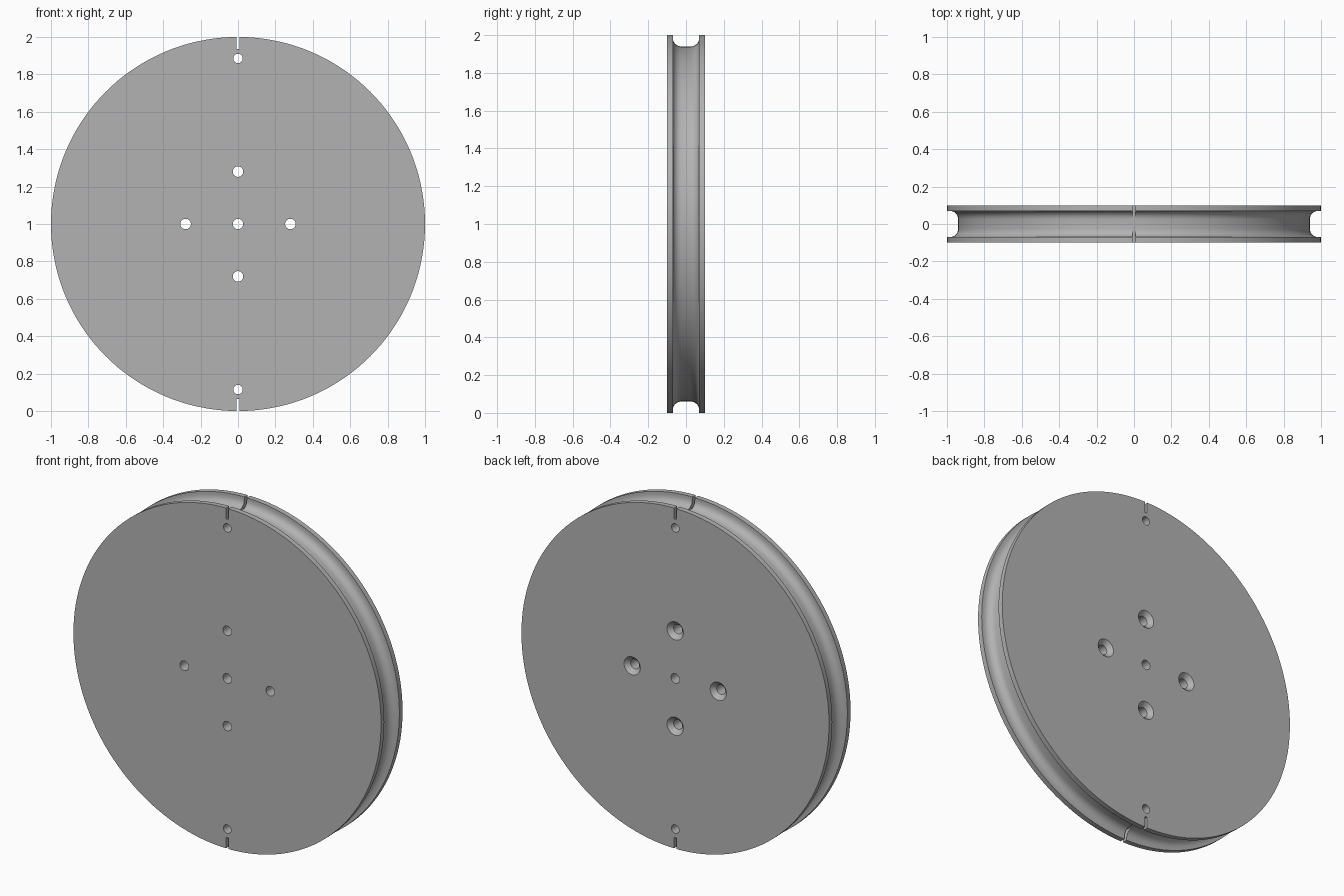
import bpy, bmesh
from math import pi, sin, cos, radians
from mathutils import Matrix, Vector

cube = bpy.data.objects.get("Cube")
if cube:
    bpy.data.objects.remove(cube)

grey = bpy.data.materials.new("plain grey")
grey.use_nodes = True
colour = (0.45, 0.45, 0.45, 1)
grey.diffuse_color = colour
grey.node_tree.nodes["Principled BSDF"].inputs["Base Color"].default_value = colour

HALF, LIP, FLOOR, FILLET = 0.1, 0.07, 0.94, 0.045
CENTRE = Vector((0, 0, 1))


def lathe(name, profile, segments):
    """Turn a (radius, y) profile into a closed solid about the y axis."""
    bm = bmesh.new()
    rings = []
    for r, y in profile:
        rings.append([bm.verts.new((r * sin(2 * pi * i / segments), y,
                                    r * cos(2 * pi * i / segments)))
                      for i in range(segments)])
    for a, b in zip(rings, rings[1:]):
        for i in range(segments):
            j = (i + 1) % segments
            bm.faces.new((a[i], a[j], b[j], b[i]))
    bm.faces.new(rings[0])
    bm.faces.new(rings[-1])
    bmesh.ops.recalc_face_normals(bm, faces=bm.faces)
    mesh = bpy.data.meshes.new(name)
    bm.to_mesh(mesh)
    bm.free()
    obj = bpy.data.objects.new(name, mesh)
    bpy.context.collection.objects.link(obj)
    obj.location = CENTRE
    mesh.materials.append(grey)
    return obj


def cut(target, cutter):
    cutter.hide_render = True
    mod = target.modifiers.new(cutter.name, 'BOOLEAN')
    mod.operation = 'DIFFERENCE'
    mod.solver = 'EXACT'
    mod.object = cutter
    bpy.context.view_layer.objects.active = target
    bpy.ops.object.modifier_apply(modifier=mod.name)
    bpy.data.objects.remove(cutter)


# Wheel with a rounded groove around its rim
fillet = [(FLOOR + FILLET * (1 - sin(a)), -LIP + FILLET * (1 - cos(a)))
          for a in (radians(d) for d in range(0, 91, 15))]
half = [(1, -HALF), (1, -LIP)] + fillet
wheel = lathe("grooved_wheel", half + [(r, -y) for r, y in reversed(half)], 144)

# Straight holes: the axle hole and two cord holes near the rim
for z, r in ((0, 0.028), (0.885, 0.025), (-0.885, 0.025)):
    hole = lathe("hole_cutter", [(r, -0.2), (r, 0.2)], 32)
    hole.location = CENTRE + Vector((0, 0, z))
    cut(wheel, hole)

# Four screw holes, countersunk on the back
R, SINK = 0.028, 0.025
for k in range(4):
    hole = lathe("screw_hole_cutter",
                 [(R, -0.2), (R, HALF - SINK), (R + 2 * SINK, HALF + SINK)], 32)
    hole.location = CENTRE + Matrix.Rotation(k * pi / 2, 3, 'Y') @ Vector((0, 0, 0.28))
    cut(wheel, hole)

# Narrow cord slots at the top and bottom of the rim
for s in (1, -1):
    bpy.ops.mesh.primitive_cube_add(size=1, location=CENTRE + Vector((0, 0, s * 0.985)))
    slot = bpy.context.object
    slot.name = "slot_cutter"
    slot.scale = (0.016, 0.4, 0.1)
    slot.data.materials.append(grey)
    cut(wheel, slot)

# Smooth the turned surfaces, keeping the edges sharp
bpy.ops.object.select_all(action='DESELECT')
wheel.select_set(True)
bpy.context.view_layer.objects.active = wheel
bpy.ops.object.shade_smooth_by_angle(angle=radians(30))
